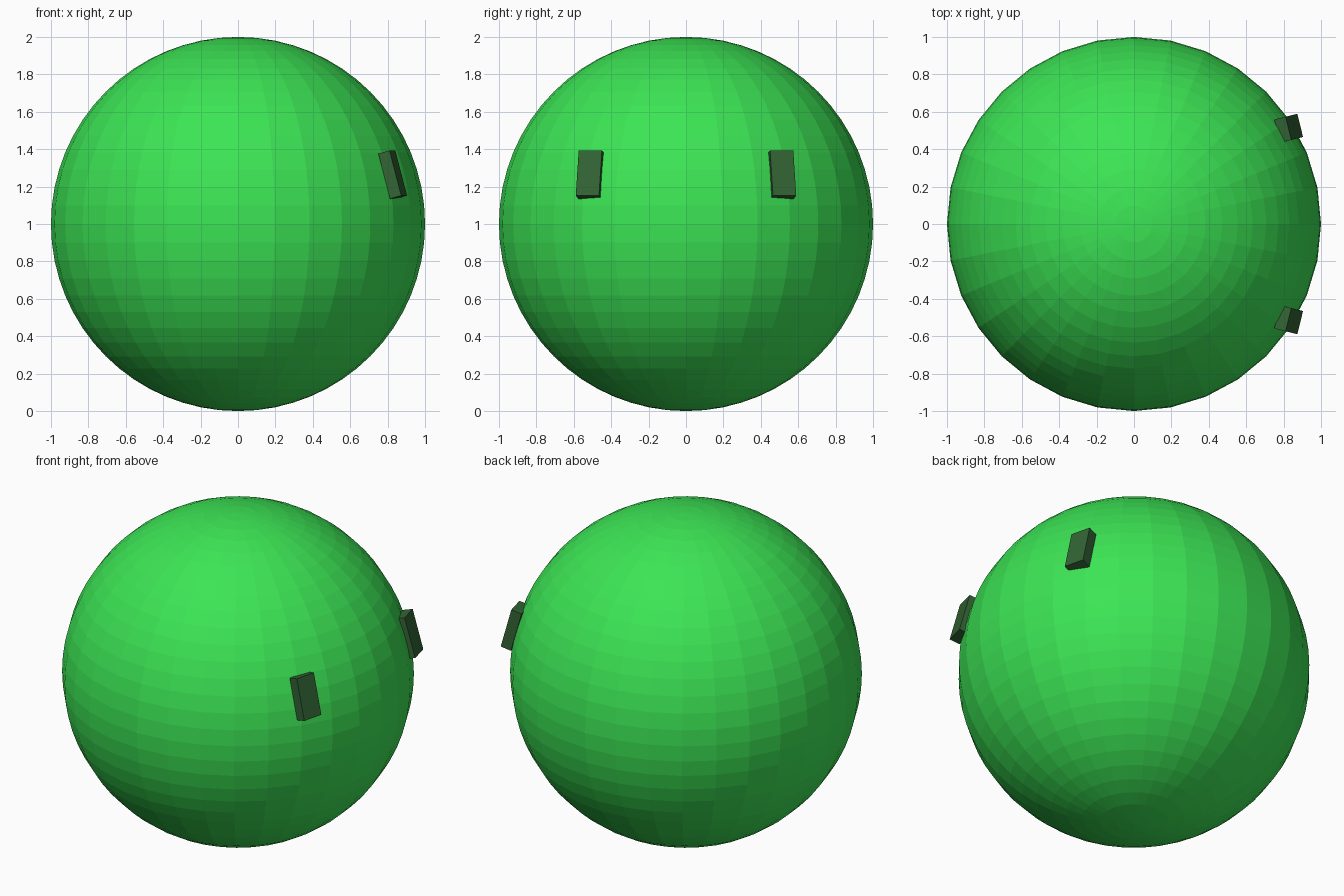
import bpy
from math import radians

cube = bpy.data.objects.get("Cube")
if cube:
    bpy.data.objects.remove(cube, do_unlink=True)


def make_material(name, rgb):
    mat = bpy.data.materials.new(name)
    mat.use_nodes = True
    color = (*rgb, 1.0)
    mat.diffuse_color = color
    mat.node_tree.nodes["Principled BSDF"].inputs["Base Color"].default_value = color
    return mat


bright_green = make_material("bright green", (0.045, 0.78, 0.09))
dark_green = make_material("dark green", (0.032, 0.125, 0.034))

# Faceted round body
bpy.ops.mesh.primitive_uv_sphere_add(segments=32, ring_count=32, radius=1, location=(0, 0, 1))
body = bpy.context.object
body.name = "body"
body.data.materials.append(bright_green)
bpy.ops.object.shade_flat()

# Pair of block eyes, leaning back and turned outward with the body surface
for side, label in ((-1, "front_eye"), (1, "back_eye")):
    bpy.ops.mesh.primitive_cube_add(
        size=1,
        location=(0.827, side * 0.512, 1.264),
        rotation=(0, radians(-15), side * radians(14)),
    )
    eye = bpy.context.object
    eye.name = label
    eye.scale = (0.064, 0.128, 0.25)
    eye.data.materials.append(dark_green)
